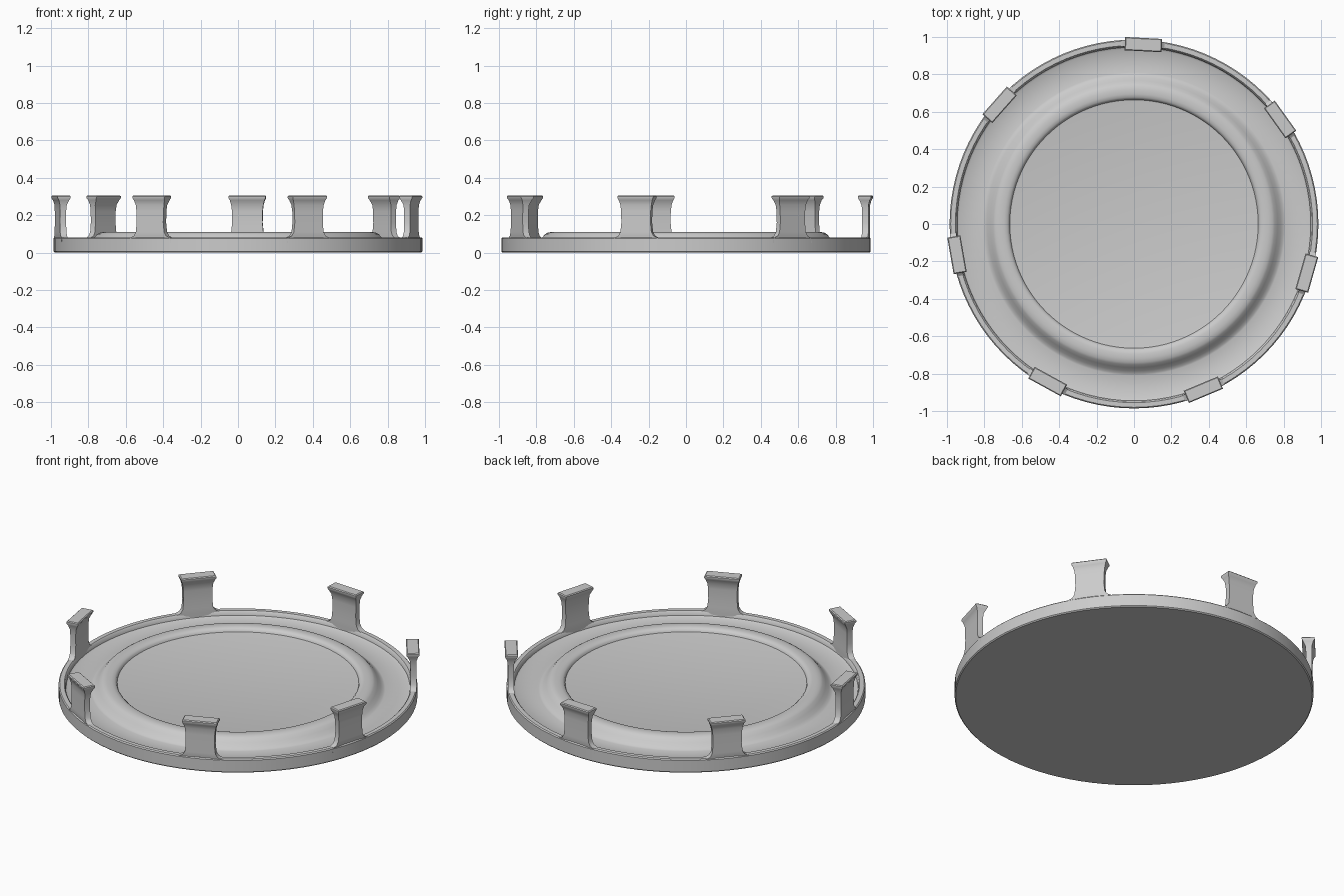
import bpy, bmesh, math
from mathutils import Vector, Matrix

if "Cube" in bpy.data.objects:
    bpy.data.objects.remove(bpy.data.objects["Cube"])


def finish(name, bm, angle):
    bmesh.ops.recalc_face_normals(bm, faces=bm.faces)
    mesh = bpy.data.meshes.new(name)
    bm.to_mesh(mesh)
    bm.free()
    obj = bpy.data.objects.new(name, mesh)
    bpy.context.collection.objects.link(obj)
    bpy.ops.object.select_all(action='DESELECT')
    obj.select_set(True)
    bpy.context.view_layer.objects.active = obj
    bpy.ops.object.shade_smooth_by_angle(angle=math.radians(angle))
    return obj


def lathe(name, profile, steps=96):
    bm = bmesh.new()
    verts = [bm.verts.new((r, 0, z)) for r, z in profile]
    edges = [bm.edges.new(pair) for pair in zip(verts, verts[1:])]
    bmesh.ops.spin(bm, geom=verts + edges, cent=(0, 0, 0), axis=(0, 0, 1),
                   angle=math.tau, steps=steps)
    bmesh.ops.remove_doubles(bm, verts=bm.verts, dist=1e-4)
    return finish(name, bm, 35)


def post(name, angle):
    # Sections from foot to head: height, half width, inner and outer radius
    sections = [(0.052, 0.125, 0.945, 0.978), (0.078, 0.122, 0.945, 0.978),
                (0.09, 0.098, 0.945, 0.98), (0.11, 0.086, 0.946, 0.98),
                (0.16, 0.081, 0.947, 0.98), (0.22, 0.082, 0.947, 0.98),
                (0.255, 0.086, 0.944, 0.981), (0.28, 0.093, 0.932, 0.988),
                (0.292, 0.099, 0.925, 0.996), (0.301, 0.099, 0.925, 0.996),
                (0.306, 0.094, 0.930, 0.991)]
    bm = bmesh.new()
    rings = [[bm.verts.new(p) for p in ((a, -w, z), (b, -w, z), (b, w, z), (a, w, z))]
             for z, w, a, b in sections]
    for low, high in zip(rings, rings[1:]):
        for i in range(4):
            j = (i + 1) % 4
            bm.faces.new((low[i], low[j], high[j], high[i]))
    bm.faces.new(rings[0])
    bm.faces.new(rings[-1])
    bmesh.ops.rotate(bm, verts=bm.verts, matrix=Matrix.Rotation(angle, 3, 'Z'))
    return finish(name, bm, 35)


# Round base: flat bottom, thin rim, lowered floor, raised ring and centre disc
lathe("base_dish", [
    (0, 0), (0.98, 0), (0.986, 0.006), (0.986, 0.076), (0.98, 0.082),
    (0.955, 0.082), (0.949, 0.076), (0.945, 0.056), (0.935, 0.05),
    (0.81, 0.05), (0.80, 0.053), (0.785, 0.064), (0.768, 0.082),
    (0.752, 0.099), (0.74, 0.106), (0.72, 0.110), (0.695, 0.110),
    (0.678, 0.106), (0.668, 0.098), (0.664, 0.087), (0.655, 0.085), (0, 0.085)])

# Seven flared posts around the rim
for k in range(7):
    post(f"rim_post_{k + 1}", math.radians(87) + k * math.tau / 7)
